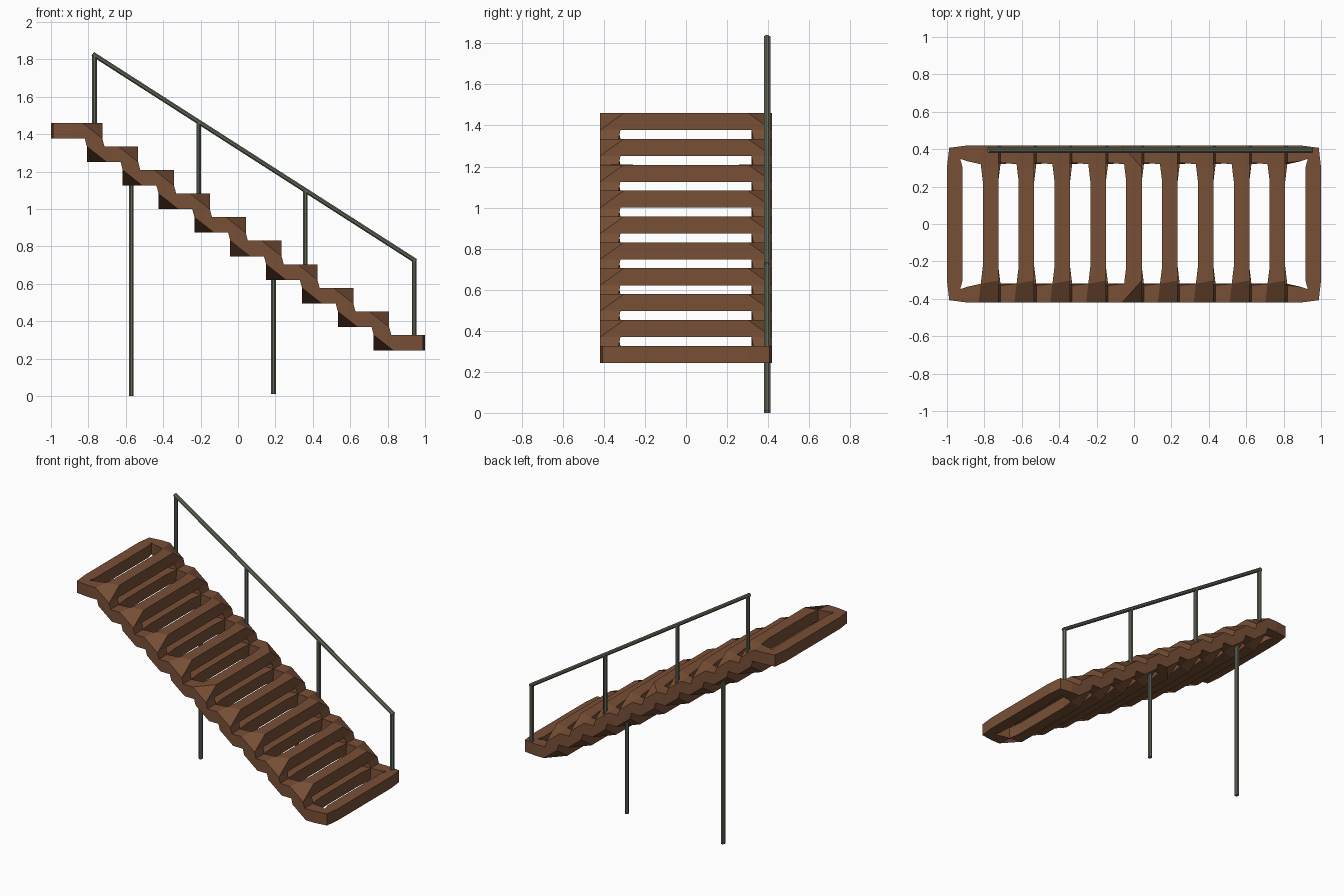
import bpy, bmesh, math
from mathutils import Vector

if "Cube" in bpy.data.objects:
    bpy.data.objects.remove(bpy.data.objects["Cube"])

def material(name, rgb):
    m = bpy.data.materials.new(name)
    m.diffuse_color = (*rgb, 1)
    m.use_nodes = True
    m.node_tree.nodes["Principled BSDF"].inputs["Base Color"].default_value = m.diffuse_color
    return m

wood = material("brown wood", (0.19, 0.08, 0.037))
metal = material("grey green metal", (0.125, 0.15, 0.105))

# Stair frame: zigzag stringers with a cross bar at every corner
STEPS, RUN, RISE = 10, 0.1917, 0.1260
X0, Z0, HALF_Y, RAD = -0.9585, 1.419, 0.378, 0.0415
bm = bmesh.new()
previous = None
for i in range(STEPS):
    for j in (0, 1):
        x, z = X0 + RUN * (i + j), Z0 - RISE * i
        pair = [bm.verts.new((x, s * HALF_Y, z)) for s in (-1, 1)]
        bm.edges.new(pair)
        if previous:
            for a, b in zip(previous, pair):
                bm.edges.new((a, b))
        previous = pair
mesh = bpy.data.meshes.new("stair_frame")
bm.to_mesh(mesh)
bm.free()
stairs = bpy.data.objects.new("stair_frame", mesh)
bpy.context.collection.objects.link(stairs)
mesh.materials.append(wood)
skin = stairs.modifiers.new("thickness", 'SKIN')
skin.branch_smoothing = 0
for v in mesh.skin_vertices[0].data:
    v.radius = (RAD, RAD)

# Eight-sided tube between two points, slightly wider across y
def tube(name, a, b, rx=0.0135, ry=0.017, y=0.395, sides=8):
    a, b = Vector((a[0], y, a[1])), Vector((b[0], y, b[1]))
    side = Vector((0, 1, 0))
    up = (b - a).normalized().cross(side)
    bm = bmesh.new()
    rings = []
    for p in (a, b):
        ring = []
        for k in range(sides):
            t = 2 * math.pi * (k + 0.5) / sides
            ring.append(bm.verts.new(p + up * rx * math.cos(t) + side * ry * math.sin(t)))
        rings.append(ring)
    for k in range(sides):
        n = (k + 1) % sides
        bm.faces.new((rings[0][k], rings[0][n], rings[1][n], rings[1][k]))
    bm.faces.new(rings[0])
    bm.faces.new(rings[1])
    bmesh.ops.recalc_face_normals(bm, faces=bm.faces)
    me = bpy.data.meshes.new(name)
    bm.to_mesh(me)
    bm.free()
    me.materials.append(metal)
    bpy.context.collection.objects.link(bpy.data.objects.new(name, me))

# Handrail and its posts
top, low = (-0.777, 1.829), (0.950, 0.722)
tube("handrail", top, low)
for i, (x, base) in enumerate(((-0.767, 1.42), (-0.21, 1.04), (0.36, 0.66), (0.942, 0.29))):
    t = (x - top[0]) / (low[0] - top[0])
    tube(f"rail_post_{i + 1}", (x, base), (x, top[1] + t * (low[1] - top[1])))

# Ground supports
tube("support_leg_upper", (-0.57, 0.0), (-0.57, 1.16))
tube("support_leg_lower", (0.19, 0.012), (0.19, 0.66))
